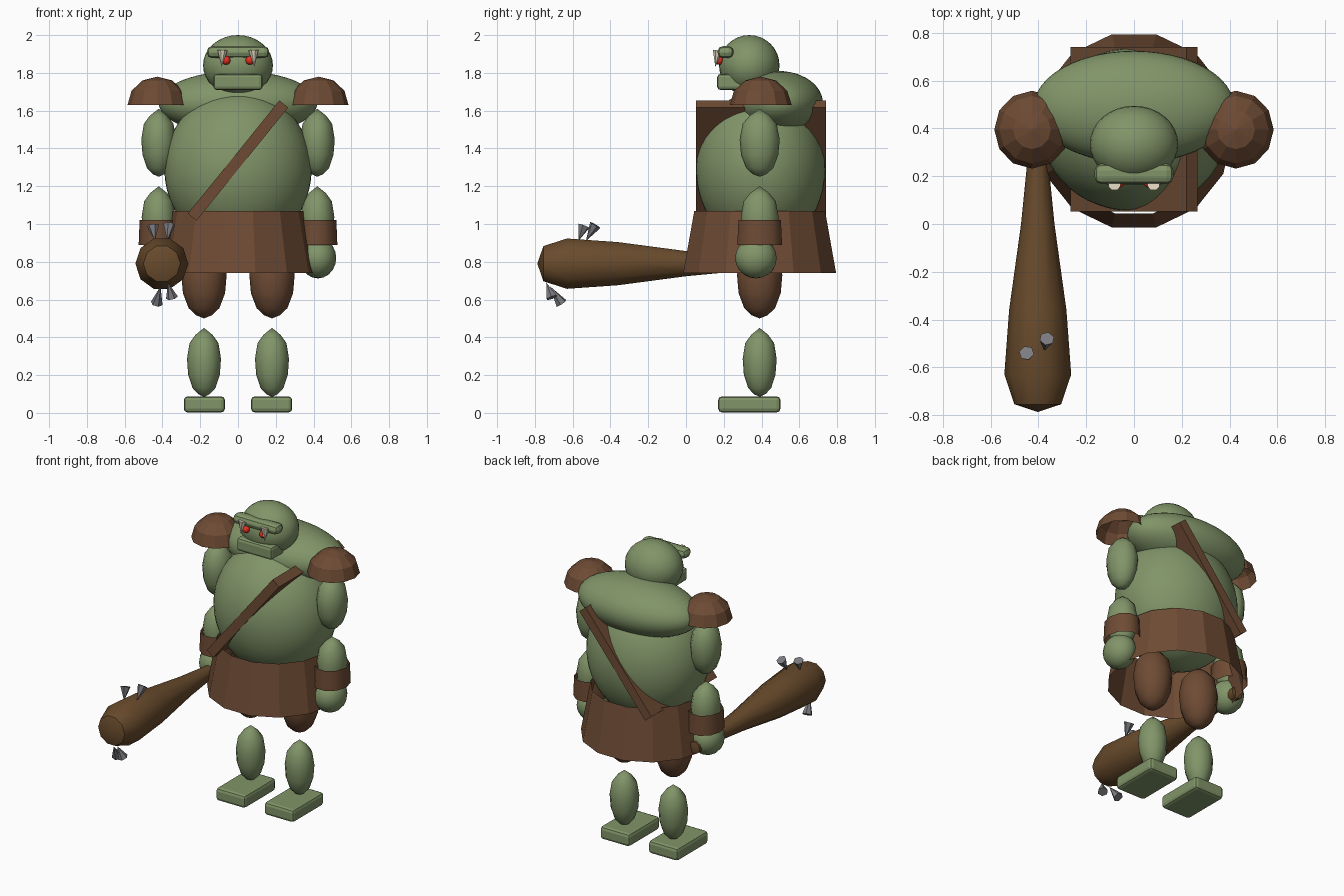
import bpy, math
from mathutils import Vector, Matrix

if "Cube" in bpy.data.objects:
    bpy.data.objects.remove(bpy.data.objects["Cube"])

CY = 0.39  # body centre line in y


def material(name, rgb):
    m = bpy.data.materials.new(name)
    m.diffuse_color = (*rgb, 1)
    m.use_nodes = True
    m.node_tree.nodes["Principled BSDF"].inputs["Base Color"].default_value = m.diffuse_color
    return m


SKIN = material("skin", (0.22, 0.30, 0.14))
LEATHER = material("leather", (0.155, 0.07, 0.034))
WOOD = material("wood", (0.14, 0.07, 0.025))
BONE = material("bone", (0.75, 0.68, 0.52))
RED = material("red", (0.8, 0.03, 0.015))
METAL = material("metal", (0.2, 0.2, 0.22))


def finish(name, mat, smooth=None):
    o = bpy.context.object
    o.name = name
    o.data.materials.append(mat)
    bpy.ops.object.transform_apply(location=False, rotation=True, scale=True)
    if smooth:
        bpy.ops.object.shade_smooth_by_angle(angle=math.radians(smooth))
    return o


def ball(name, loc, size, mat, seg=32, rings=16):
    bpy.ops.mesh.primitive_uv_sphere_add(segments=seg, ring_count=rings, radius=1, location=loc)
    bpy.context.object.scale = size
    return finish(name, mat, 40)


def box(name, loc, size, mat, bevel=0, tilt=0):
    bpy.ops.mesh.primitive_cube_add(size=1, location=loc, rotation=(0, tilt, 0))
    bpy.context.object.scale = size
    o = finish(name, mat)
    if bevel:
        b = o.modifiers.new("bevel", 'BEVEL')
        b.width = bevel
        b.segments = 2
    return o


def lathe(name, profile, loc, mat, seg=12, scale=(1, 1, 1), rot=(0, 0, 0), turn=0, smooth=50):
    """Spin (radius, height) points around z; zero radius closes the end."""
    verts, faces, rings = [], [], []
    for r, h in profile:
        n = seg if r > 0 else 1
        rings.append(list(range(len(verts), len(verts) + n)))
        for i in range(n):
            a = 2 * math.pi * i / seg + turn
            verts.append((r * math.cos(a), r * math.sin(a), h))
    for a, b in zip(rings, rings[1:]):
        for i in range(seg):
            j = (i + 1) % seg
            quad = [a[i % len(a)], a[j % len(a)], b[j % len(b)], b[i % len(b)]]
            faces.append(list(dict.fromkeys(quad)))
    me = bpy.data.meshes.new(name)
    me.from_pydata(verts, [], faces)
    o = bpy.data.objects.new(name, me)
    bpy.context.collection.objects.link(o)
    bpy.ops.object.select_all(action='DESELECT')
    o.select_set(True)
    bpy.context.view_layer.objects.active = o
    o.location, o.rotation_euler, o.scale = loc, rot, scale
    return finish(name, mat, smooth)


LIMB = [(0, 0), (.35, .04), (.68, .13), (.93, .32), (1, .55), (.85, .78), (.5, .9), (0, 1)]


def limb(name, x, z0, z1, rx, ry, mat):
    return lathe(name, LIMB, (x, CY, z0), mat, 12, (rx, ry, z1 - z0))


def spike(name, tip, base, r, mat, sides):
    """Cone from a wide base centre to a tip."""
    tip, base = Vector(tip), Vector(base)
    d = tip - base
    bpy.ops.mesh.primitive_cone_add(vertices=sides, radius1=r, radius2=0, depth=d.length,
                                    location=(tip + base) / 2,
                                    rotation=d.to_track_quat('Z', 'Y').to_euler())
    return finish(name, mat)


# Torso and head
ball("belly", (0, 0.395, 1.29), (0.39, 0.342, 0.42), SKIN, 48, 24)
ball("upper_back", (0, 0.49, 1.64), (0.42, 0.235, 0.17), SKIN, 48, 24)
ball("head", (0, 0.335, 1.84), (0.185, 0.16, 0.16), SKIN)
box("jaw", (0, 0.235, 1.752), (0.26, 0.14, 0.086), SKIN, 0.018)
box("brow", (0, 0.21, 1.91), (0.33, 0.085, 0.064), SKIN, 0.028)

# Leather skirt and the slanted slab strap
lathe("skirt", [(0.415, 0.74), (0.355, 1.07)], (0, CY, 0), LEATHER, 14, smooth=None)
box("strap", (0, 0.397, 1.336), (0.06, 0.69, 0.77), LEATHER, 0, math.radians(39))

for side, s in (("right", -1), ("left", 1)):
    # Face details
    ball(side + "_eye", (s * 0.063, 0.175, 1.866), (0.023,) * 3, RED, 16, 8)
    spike(side + "_tusk", (s * 0.087, 0.155, 1.832), (s * 0.082, 0.168, 1.918), 0.028, BONE, 8)
    # Arms
    limb(side + "_upper_arm", s * 0.42, 1.25, 1.61, 0.092, 0.106, SKIN)
    limb(side + "_forearm", s * 0.42, 0.84, 1.20, 0.09, 0.1, SKIN)
    lathe(side + "_bracer", [(1.02, 0.89), (0.97, 1.02)], (s * 0.42, CY, 0), LEATHER,
          10, (0.104, 0.122, 1))
    ball(side + "_hand", (s * 0.423, 0.37, 0.82), (0.097, 0.11, 0.108), SKIN, 16, 10)
    # Shoulder guard: open half dome
    dome = [(math.cos(math.radians(a)), math.sin(math.radians(a))) for a in (0, 30, 60)] + [(0, 1)]
    lathe(side + "_shoulder_guard", dome, (s * 0.427, 0.395, 1.63), LEATHER,
          12, (0.158, 0.163, 0.15), smooth=None)
    # Legs
    limb(side + "_thigh", s * 0.18, 0.50, 0.92, 0.12, 0.12, LEATHER)
    limb(side + "_shin", s * 0.18, 0.085, 0.45, 0.09, 0.09, SKIN)
    box(side + "_foot", (s * 0.178, 0.335, 0.045), (0.218, 0.33, 0.085), SKIN, 0.02)

# Club along -y, held in the right hand
lathe("club", [(0, -0.50), (0.04, -0.49), (0.045, -0.25), (0.07, 0), (0.12, 0.36),
               (0.14, 0.63), (0.098, 0.755), (0, 0.787)],
      (-0.403, 0, 0.79), WOOD, 10, rot=(math.radians(90), 0, 0))

# Club studs: cones with the wide end outward
STUDS = [((-0.44, -0.57, 0.91), (-0.45, -0.54, 0.99)),
         ((-0.375, -0.53, 0.91), (-0.365, -0.48, 0.995)),
         ((-0.41, -0.72, 0.67), (-0.43, -0.66, 0.58)),
         ((-0.37, -0.74, 0.69), (-0.35, -0.71, 0.61))]
for i, (tip, base) in enumerate(STUDS):
    spike(f"club_stud_{i + 1}", tip, base, 0.032, METAL, 6)
